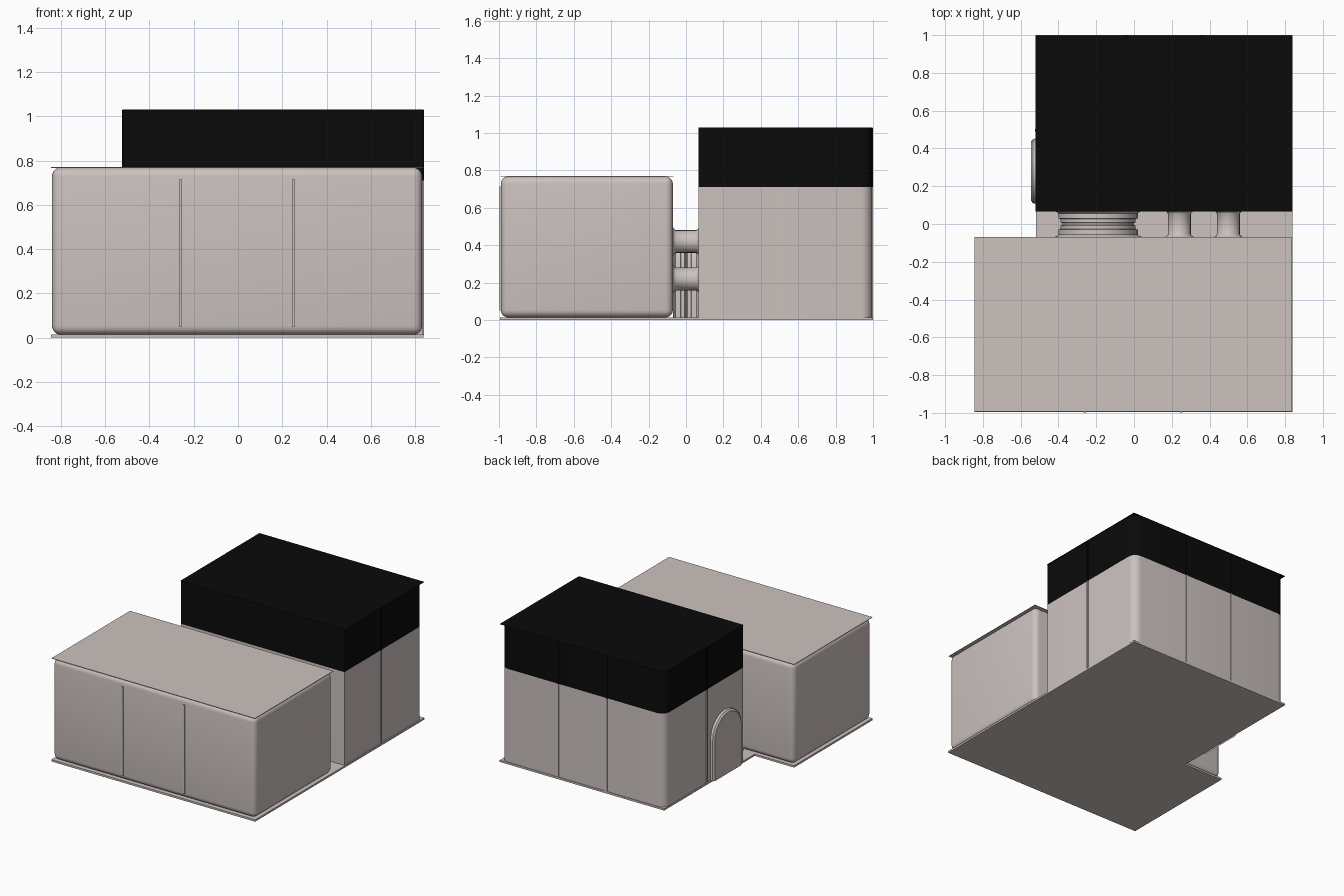
import bpy, bmesh, math
from mathutils import Vector

if "Cube" in bpy.data.objects:
    bpy.data.objects.remove(bpy.data.objects["Cube"])


def material(name, color):
    m = bpy.data.materials.new(name)
    m.diffuse_color = (*color, 1)
    m.use_nodes = True
    m.node_tree.nodes["Principled BSDF"].inputs["Base Color"].default_value = m.diffuse_color
    return m


WALL = material("warm_grey", (0.6, 0.54, 0.52))
BLACK = material("black", (0.003, 0.003, 0.003))


def finish(name, bm, mat, smooth=True):
    bmesh.ops.recalc_face_normals(bm, faces=bm.faces)
    me = bpy.data.meshes.new(name)
    bm.to_mesh(me)
    bm.free()
    me.materials.append(mat)
    ob = bpy.data.objects.new(name, me)
    bpy.context.collection.objects.link(ob)
    if smooth:
        bpy.ops.object.select_all(action='DESELECT')
        ob.select_set(True)
        bpy.context.view_layer.objects.active = ob
        bpy.ops.object.shade_smooth_by_angle(angle=math.radians(35))
    return ob


def box(name, lo, hi, mat, radius=0, pick=None, open_ends=False):
    """Box with the picked edges rounded and, for shells, no end caps."""
    bm = bmesh.new()
    bmesh.ops.create_cube(bm, size=1)
    for v in bm.verts:
        v.co = Vector([a + (c + 0.5) * (b - a) for a, b, c in zip(lo, hi, v.co)])
    if radius:
        edges = [e for e in bm.edges if pick is None or pick(e)]
        bmesh.ops.bevel(bm, geom=edges, offset=radius, segments=5, profile=0.5,
                        affect='EDGES', clamp_overlap=True)
    if open_ends:
        bm.normal_update()
        caps = [f for f in bm.faces if abs(f.normal.z) > 0.999]
        bmesh.ops.delete(bm, geom=caps, context='FACES')
    return finish(name, bm, mat, bool(radius))


def sheet(name, x0, x1, y0, y1, z, mat):
    return box(name, (x0, y0, z - 0.003), (x1, y1, z), mat)


def arch(cx, half, top, grow=0, n=12):
    """Doorway outline as (u, z) points, enlarged by grow."""
    r, spring = half + grow, top - half
    pts = [(cx + r, 0.012)]
    pts += [(cx + r * math.cos(math.pi * i / n), spring + r * math.sin(math.pi * i / n))
            for i in range(n + 1)]
    return pts + [(cx - r, 0.012)]


def circle(cx, cz, r, n=20):
    return [(cx + r * math.cos(2 * math.pi * i / n), cz + r * math.sin(2 * math.pi * i / n))
            for i in range(n)]


def loft(name, rings, closed, cap=False, mat=WALL):
    bm = bmesh.new()
    rows = [[bm.verts.new(p) for p in ring] for ring in rings]
    for a, b in zip(rows, rows[1:]):
        n = len(a)
        for i in range(n if closed else n - 1):
            j = (i + 1) % n
            bm.faces.new((a[i], a[j], b[j], b[i]))
    if cap:
        bm.faces.new(rows[-1])
    return finish(name, bm, mat)


# L-shaped floor slab
bm = bmesh.new()
outline = [(-0.845, -0.995), (0.838, -0.995), (0.838, 1.0), (-0.52, 1.0),
           (-0.52, -0.068), (-0.845, -0.068)]
face = bm.faces.new([bm.verts.new((x, y, 0)) for x, y in outline])
up = bmesh.ops.extrude_face_region(bm, geom=[face])
bmesh.ops.translate(bm, vec=(0, 0, 0.014),
                    verts=[v for v in up["geom"] if isinstance(v, bmesh.types.BMVert)])
finish("floor_slab", bm, WALL, False)

# Front room: fully rounded shell with a square-cornered ceiling sheet
box("front_room_walls", (-0.84, -0.99, 0.014), (0.832, -0.07, 0.768), WALL, 0.04,
    open_ends=True)
sheet("front_room_ceiling", -0.845, 0.835, -0.993, -0.068, 0.77, WALL)
for x in (-0.26, 0.25):
    box("front_wall_seam", (x - 0.007, -0.997, 0.05), (x + 0.007, -0.985, 0.715), WALL)


# Back room: grey lower wall and black upper wall, rear corners rounded
def rear_corner(e):
    a, b = e.verts
    return abs(a.co.z - b.co.z) > 0.1 and a.co.y > 0.9


for part, z0, z1, mat in (("lower", 0.012, 0.71, WALL), ("upper", 0.71, 1.028, BLACK)):
    box(f"back_room_{part}_walls", (-0.518, 0.066, z0), (0.833, 0.995, z1), mat, 0.06,
        rear_corner, open_ends=True)
    for x in (-0.04, 0.36):
        box(f"rear_seam_{part}", (x - 0.007, 0.99, z0), (x + 0.007, 1.0, z1), mat)
    for x in (-0.518, 0.833):
        box(f"side_seam_{part}", (x - 0.006, 0.489, z0), (x + 0.006, 0.503, z1), mat)
sheet("back_room_ceiling", -0.522, 0.838, 0.066, 0.998, 1.03, BLACK)

# Flared doorway passage between the rooms
profile = [(-0.07, 0.025), (-0.064, 0.01), (-0.056, 0), (-0.03, 0), (-0.026, -0.012),
           (-0.008, -0.012), (-0.004, -0.022)]
profile += [(-y, g) for y, g in reversed(profile)]
loft("doorway_passage", [[(u, y, z) for u, z in arch(-0.19, 0.21, 0.475, g)]
                         for y, g in profile], False)

# Two round ducts between the rooms, one high and one low
flare = [(-0.07, 0.018), (-0.064, 0.006), (-0.055, 0), (0.055, 0), (0.064, 0.006), (0.07, 0.018)]
for name, x, z in (("high_duct", 0.24, 0.42), ("low_duct", 0.5, 0.22)):
    loft(name, [[(u, y, w) for u, w in circle(x, z, 0.061 + g)] for y, g in flare], True)

# Blind doorway recess bulging from the left wall of the back room
loft("side_doorway", [[(x, u, z) for u, z in arch(0.28, 0.165, 0.475, g)]
                      for x, g in ((-0.515, 0.008), (-0.535, 0.005), (-0.545, -0.008))],
     False, cap=True)
